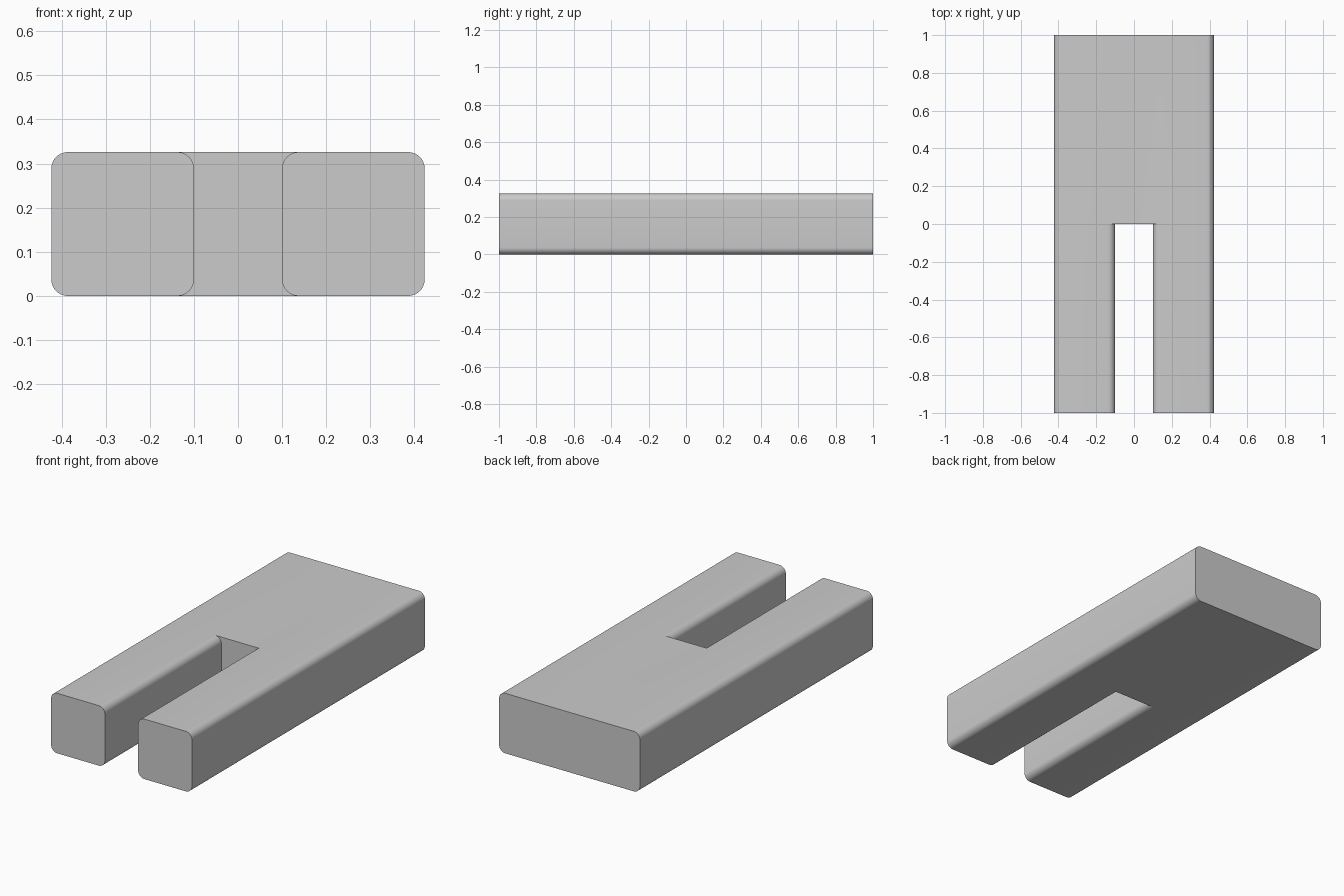
import bpy, bmesh, math

if "Cube" in bpy.data.objects:
    bpy.data.objects.remove(bpy.data.objects["Cube"])

HALF_W, HEIGHT, SLOT, R, SEG = 0.423, 0.326, 0.10, 0.037, 8


def arc(cx, cz, start):
    """Quarter-round corner, counter-clockwise from start degrees."""
    return [(cx + R * math.cos(a), cz + R * math.sin(a))
            for a in (math.radians(start + 90 * i / SEG) for i in range(SEG + 1))]


def mirror(points):
    return [(-x, z) for x, z in reversed(points)]


def add_cap(bm, profile, y):
    return bm.faces.new([bm.verts.new((x, y, z)) for x, z in profile])


def add_tube(bm, profile, y_cap, y_open):
    """Prism capped at y_cap only, left open where it joins its neighbour."""
    cap = add_cap(bm, profile, y_cap)
    far = [bm.verts.new((x, y_open, z)) for x, z in profile]
    near = list(cap.verts)
    for i in range(len(near)):
        j = (i + 1) % len(near)
        bm.faces.new((near[i], near[j], far[j], far[i]))


# Right prong cross-section, split into outer and inner rounded sides
outer = arc(HALF_W - R, R, 270) + arc(HALF_W - R, HEIGHT - R, 0)
inner = arc(SLOT + R, HEIGHT - R, 90) + arc(SLOT + R, R, 180)
prong = outer + inner
half_body = [inner[-1]] + outer + [inner[0]]

bm = bmesh.new()
# Two prongs
for profile in (prong, mirror(prong)):
    add_tube(bm, profile, -1, 0)
# Solid rear half
add_tube(bm, half_body + mirror(half_body), 1, 0)
# End wall of the slot
add_cap(bm, inner + mirror(inner), 0)

bmesh.ops.remove_doubles(bm, verts=bm.verts, dist=1e-5)
bmesh.ops.recalc_face_normals(bm, faces=bm.faces)
mesh = bpy.data.meshes.new("slotted_block")
bm.to_mesh(mesh)
bm.free()

block = bpy.data.objects.new("slotted_block", mesh)
bpy.context.collection.objects.link(block)
bpy.context.view_layer.objects.active = block
block.select_set(True)
bpy.ops.object.shade_smooth_by_angle(angle=math.radians(30))
